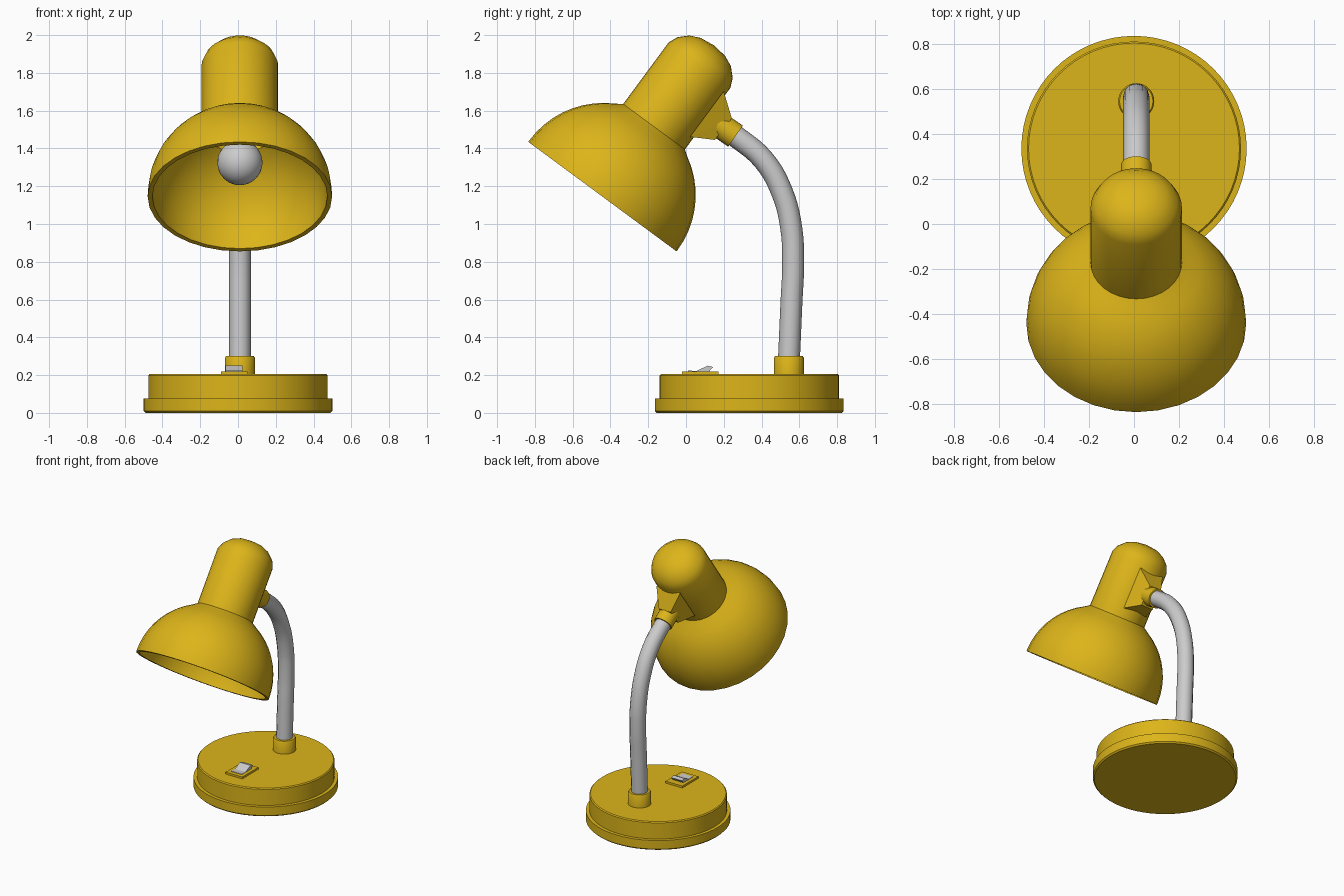
import bpy, bmesh, math
from mathutils import Matrix, Vector

if "Cube" in bpy.data.objects:
    bpy.data.objects.remove(bpy.data.objects["Cube"])

CX = 0.01  # the stem and head sit slightly off the base centre


def material(name, rgb):
    m = bpy.data.materials.new(name)
    m.diffuse_color = (*rgb, 1)
    m.use_nodes = True
    m.node_tree.nodes["Principled BSDF"].inputs["Base Color"].default_value = m.diffuse_color
    return m


YELLOW = material("yellow_enamel", (0.72, 0.46, 0.01))


def finish(name, bm, mat=None, matrix=Matrix(), angle=35, smooth=True):
    bmesh.ops.remove_doubles(bm, verts=bm.verts, dist=1e-5)
    bmesh.ops.recalc_face_normals(bm, faces=bm.faces)
    me = bpy.data.meshes.new(name)
    bm.to_mesh(me)
    bm.free()
    ob = bpy.data.objects.new(name, me)
    bpy.context.collection.objects.link(ob)
    ob.matrix_world = matrix
    if mat:
        me.materials.append(mat)
    if smooth:
        bpy.ops.object.select_all(action='DESELECT')
        ob.select_set(True)
        bpy.context.view_layer.objects.active = ob
        bpy.ops.object.shade_smooth_by_angle(angle=math.radians(angle))
    return ob


def lathe(name, profile, mat=None, matrix=Matrix(), sides=32, angle=35):
    """Revolve (radius, height) points around local z."""
    bm = bmesh.new()
    verts = [bm.verts.new((r, 0, z)) for r, z in profile]
    edges = [bm.edges.new(p) for p in zip(verts, verts[1:])]
    bmesh.ops.spin(bm, geom=verts + edges, cent=(0, 0, 0), axis=(0, 0, 1),
                   angle=math.tau, steps=sides, use_merge=True)
    return finish(name, bm, mat, matrix, angle)


def hull(name, points, mat=None, matrix=Matrix()):
    """Flat-faced convex solid."""
    bm = bmesh.new()
    for p in points:
        bm.verts.new(p)
    bmesh.ops.convex_hull(bm, input=bm.verts)
    bmesh.ops.dissolve_limit(bm, angle_limit=0.01, verts=bm.verts, edges=bm.edges)
    return finish(name, bm, mat, matrix, smooth=False)


def arc(radius, cz, a0, a1, n):
    return [(radius * math.cos(math.radians(a0 + (a1 - a0) * i / n)),
             cz + radius * math.sin(math.radians(a0 + (a1 - a0) * i / n)))
            for i in range(n + 1)]


# Stepped round base
lathe("base", [(0, 0), (0.49, 0), (0.5, 0.01), (0.5, 0.075), (0.475, 0.075),
               (0.475, 0.198), (0.468, 0.205), (0, 0.205)],
      YELLOW, Matrix.Translation((0, 0.335, 0)), 64, 30)

# Collar where the stem enters the base
lathe("stem_collar", [(0, 0.19), (0.08, 0.19), (0.08, 0.29), (0.074, 0.3), (0, 0.3)],
      YELLOW, Matrix.Translation((CX, 0.545, 0)))

# Switch: frame with a tilted rocker
hull("switch_frame", [(x, y, z) for x in (-0.09, 0.05) for y in (-0.02, 0.173)
                      for z in (0.195, 0.22)], YELLOW)
hull("switch_rocker_front", [(x, y, z) for x in (-0.065, 0.025) for y, z in
                             ((0.01, 0.21), (0.01, 0.224), (0.06, 0.222), (0.06, 0.21))])
hull("switch_rocker_back", [(x, y, z) for x in (-0.065, 0.025) for y, z in
                            ((0.055, 0.21), (0.055, 0.222), (0.115, 0.25),
                             (0.143, 0.243), (0.115, 0.21))])

# Curved stem
path = [(0.545, 0.28), (0.558, 0.58), (0.567, 0.79), (0.557, 0.98),
        (0.508, 1.17), (0.41, 1.34), (0.262, 1.465), (0.23, 1.487)]
cu = bpy.data.curves.new("stem", 'CURVE')
cu.dimensions = '3D'
cu.bevel_depth = 0.058
cu.bevel_resolution = 4
cu.resolution_u = 5
cu.use_fill_caps = True
sp = cu.splines.new('BEZIER')
sp.bezier_points.add(len(path) - 1)
for bp, (y, z) in zip(sp.bezier_points, path):
    bp.co = (CX, y, z)
    bp.handle_left_type = bp.handle_right_type = 'AUTO'
stem = bpy.data.objects.new("stem", cu)
bpy.context.collection.objects.link(stem)
bpy.ops.object.select_all(action='DESELECT')
stem.select_set(True)
bpy.context.view_layer.objects.active = stem
bpy.ops.object.convert(target='MESH')
bpy.ops.object.shade_smooth_by_angle(angle=math.radians(40))

# Tilted head frame: origin at the centre of the opening, z along the head axis
HEAD = Matrix.Translation((CX, -0.4425, 1.145)) @ Matrix.Rotation(math.radians(-36.45), 4, 'X')

# Shade with domed neck, one hollow shell
outer = [(0, 0.995), (0.08, 0.985), (0.136, 0.96), (0.182, 0.915), (0.203, 0.865),
         (0.203, 0.46)] + arc(0.488, 0.01, 61, 0, 9) + [(0.488, 0)]
inner = [(0.463, 0)] + arc(0.463, 0.01, 0, 66, 9) + [(0.18, 0.86), (0.11, 0.95), (0, 0.97)]
lathe("shade", outer + inner, YELLOW, HEAD, 32)

# Bulb with its neck and socket
lathe("bulb", arc(0.12, 0.224, -90, 60, 14) + [(0.055, 0.37), (0.055, 0.5), (0, 0.5)], None, HEAD, 24)
lathe("bulb_socket", [(0, 0.45), (0.085, 0.45), (0.085, 0.96), (0, 0.96)], YELLOW, HEAD, 24)

# Tapered bracket on the back of the neck
hull("head_bracket", [(s * w, r, t) for s in (-1, 1) for w, r, t in
                      ((0.1, 0.185, 0.53), (0.1, 0.185, 0.83),
                       (0.05, 0.30, 0.595), (0.05, 0.305, 0.74))], YELLOW, HEAD)

# Sleeve holding the top of the stem
axis = Vector((0, 0.82, -0.57)).normalized()
sleeve = (Matrix.Translation((CX, 0.262, 1.465))
          @ axis.to_track_quat('Z', 'Y').to_matrix().to_4x4())
lathe("stem_sleeve", [(0, -0.12), (0.068, -0.12), (0.068, 0), (0, 0)], YELLOW, sleeve, 24)
